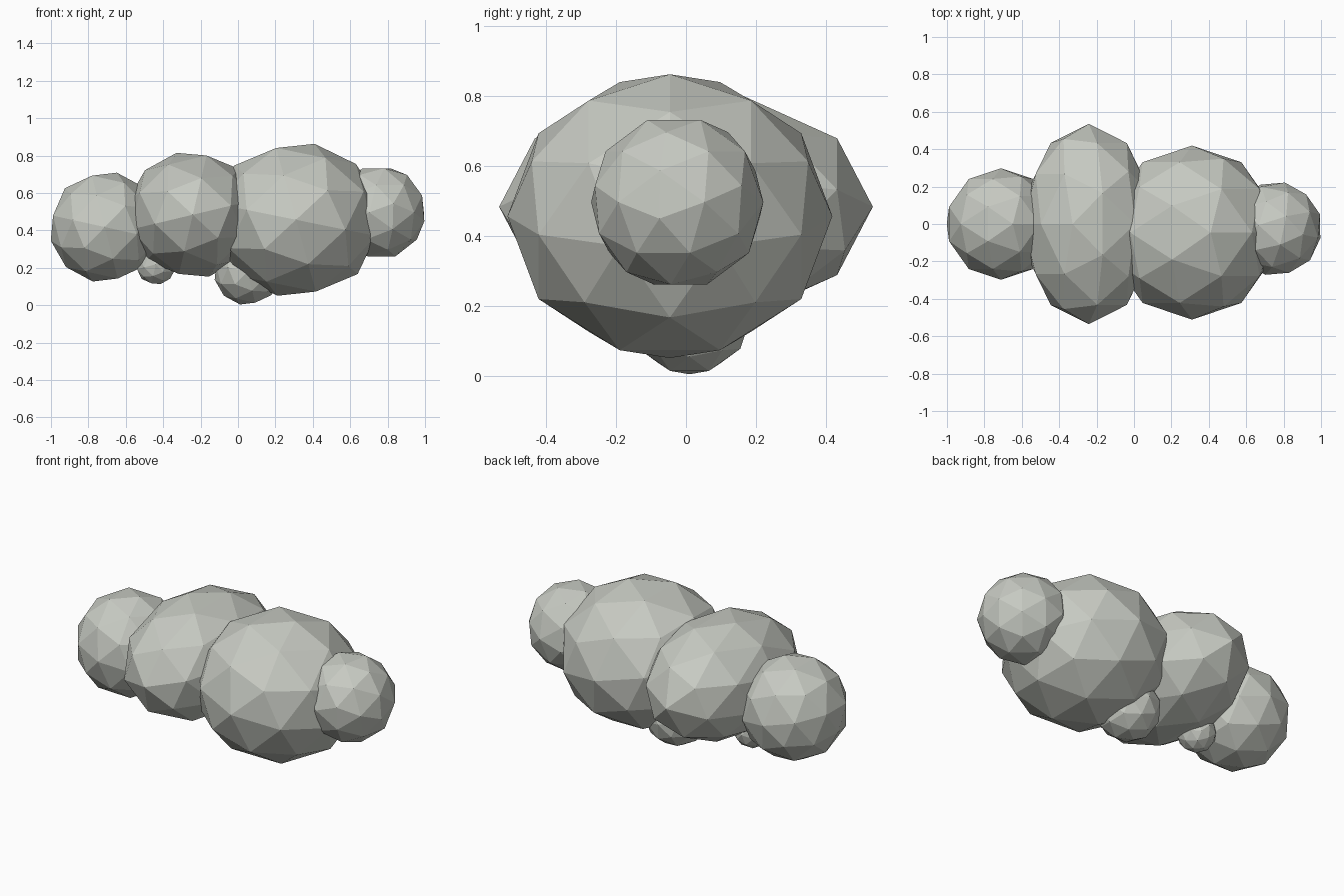
import bpy
import bmesh
from math import radians
from mathutils import Matrix, Vector

cube = bpy.data.objects.get("Cube")
if cube:
    bpy.data.objects.remove(cube, do_unlink=True)

# Single pale grey colour
COLOUR = (0.57, 0.59, 0.54, 1.0)
grey = bpy.data.materials.new("pale_grey")
grey.use_nodes = True
grey.diffuse_color = COLOUR
shader = next(n for n in grey.node_tree.nodes if n.type == 'BSDF_PRINCIPLED')
shader.inputs["Base Color"].default_value = COLOUR
shader.inputs["Roughness"].default_value = 0.9


def turn(axis, degrees):
    return Matrix.Rotation(radians(degrees), 4, axis)


def puff(name, centre, size, rotation):
    """Faceted ball, rotated first and then stretched along the world axes."""
    bm = bmesh.new()
    bmesh.ops.create_icosphere(bm, subdivisions=2, radius=1.0)
    stretch = Matrix.Diagonal(Vector((*size, 1.0)))
    bm.transform(stretch @ rotation)
    mesh = bpy.data.meshes.new(name)
    bm.to_mesh(mesh)
    bm.free()
    mesh.materials.append(grey)
    obj = bpy.data.objects.new(name, mesh)
    obj.location = centre
    bpy.context.collection.objects.link(obj)
    return obj


lean = turn('Y', 12.5)
lean_back = turn('Y', -14) @ turn('Z', 180)
face_up = turn('Z', 48) @ turn('Y', -37.4) @ turn('Z', -36)

# Four large puffs in a row
puff("right_end_puff", (-0.712, 0, 0.418), (0.298, 0.298, 0.298), lean)
puff("wide_puff", (-0.242, 0, 0.484), (0.357, 0.535, 0.341), lean_back)
puff("main_puff", (0.31, -0.046, 0.457), (0.46, 0.465, 0.416), lean)
puff("left_end_puff", (0.754, -0.025, 0.497), (0.252, 0.252, 0.252), face_up)

# Two small puffs tucked underneath
puff("lower_puff", (0.05, 0.01, 0.18), (0.18, 0.18, 0.18), lean)
puff("tiny_lower_puff", (-0.44, 0, 0.218), (0.108, 0.108, 0.108), lean_back)
